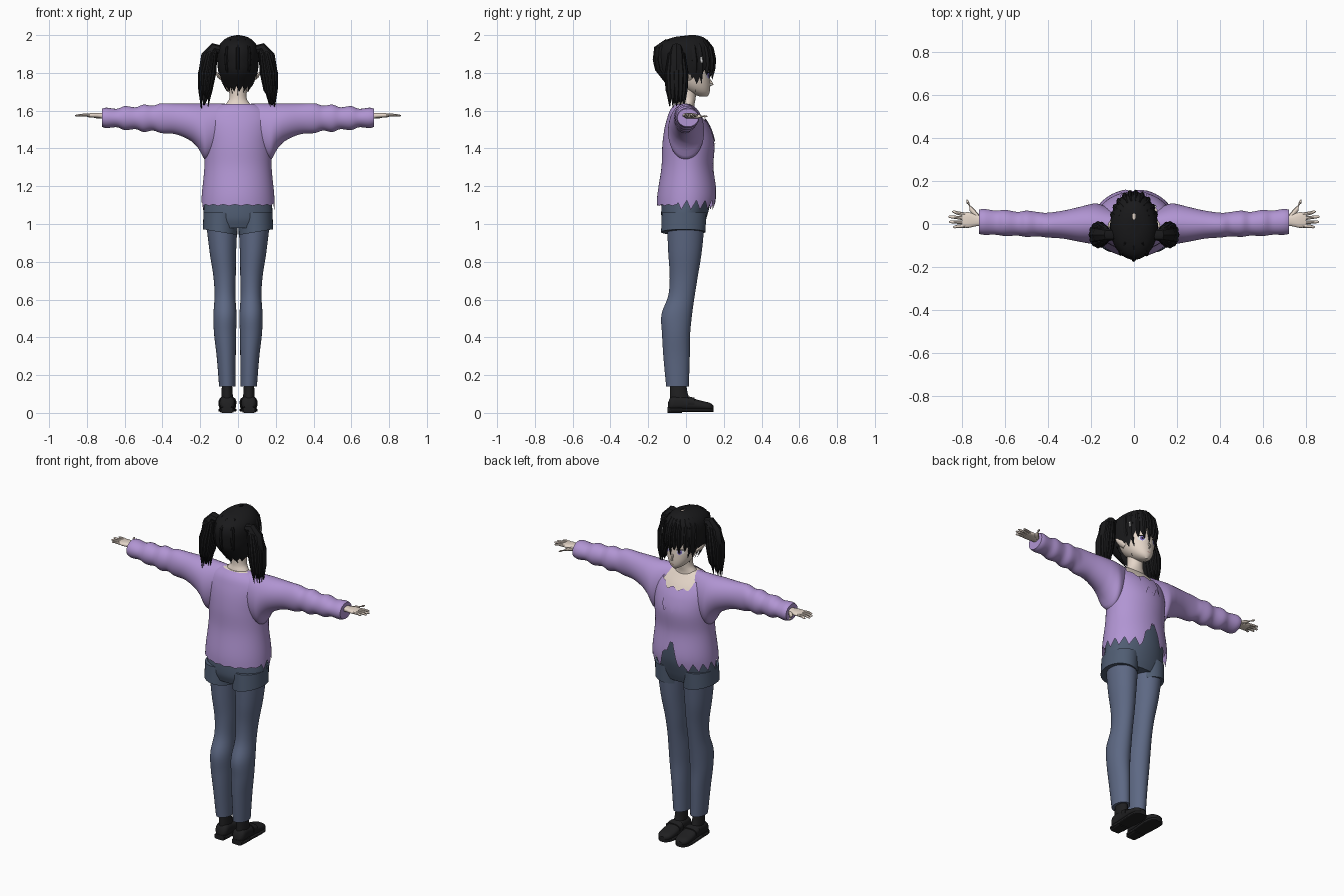
import bpy, bmesh, math, random
from mathutils import Vector

random.seed(4)
if "Cube" in bpy.data.objects:
    bpy.data.objects.remove(bpy.data.objects["Cube"])


def material(name, r, g, b):
    mat = bpy.data.materials.new(name)
    mat.use_nodes = True
    mat.diffuse_color = (r, g, b, 1)
    mat.node_tree.nodes["Principled BSDF"].inputs["Base Color"].default_value = (r, g, b, 1)
    return mat


SKIN = material("pale skin", .78, .67, .58)
SHIRT = material("lilac knit", .44, .3, .65)
DENIM = material("slate blue denim", .11, .14, .23)
SHORTS = material("dark blue denim", .08, .11, .17)
HAIR = material("black hair", .01, .01, .011)
LEATHER = material("black leather", .014, .014, .015)
WHITE = material("white", .85, .85, .85)
IRIS = material("violet iris", .2, .14, .5)
LIP = material("rose lip", .5, .25, .22)
parts = []


def finish(name, bm, mat):
    bmesh.ops.recalc_face_normals(bm, faces=bm.faces)
    mesh = bpy.data.meshes.new(name)
    bm.to_mesh(mesh)
    bm.free()
    mesh.materials.append(mat)
    obj = bpy.data.objects.new(name, mesh)
    bpy.context.collection.objects.link(obj)
    parts.append(obj)
    return obj


def sample(stations, t):
    """Smooth interpolation of cross-section extents along the axis."""
    n = len(stations)
    t = min(max(t, stations[0][0]), stations[-1][0])
    i = next(k for k in range(n - 1) if t <= stations[k + 1][0])
    a, b = stations[i], stations[i + 1]
    before, after = stations[max(i - 1, 0)], stations[min(i + 2, n - 1)]
    h = b[0] - a[0]
    s = (t - a[0]) / h
    out = []
    for k in range(1, len(a)):
        m0 = (b[k] - before[k]) / (b[0] - before[0]) * h
        m1 = (after[k] - a[k]) / (after[0] - a[0]) * h
        d = b[k] - a[k]
        out.append(a[k] + s * (m0 + s * (3 * d - 2 * m0 - m1 + s * (m0 + m1 - 2 * d))))
    return out


def surface(stations, angle, t, off=0, power=1):
    """Point (u, v) on the section at t; angle pi/2 points to +v."""
    u0, u1, v0, v1 = sample(stations, t)
    c, s = math.cos(angle), math.sin(angle)
    c, s = math.copysign(abs(c) ** power, c), math.copysign(abs(s) ** power, s)
    return (u0 + u1) / 2 + ((u1 - u0) / 2 + off) * c, (v0 + v1) / 2 + ((v1 - v0) / 2 + off) * s


def shell(name, stations, mat, axis="z", side=1, low=None, high=None, rows=24, segs=40,
          power=1, arc=None, off=0, caps=True):
    """Loft of elliptical sections; low and high give the edge as a function of angle."""
    bm = bmesh.new()
    start, end = arc or (0, 2 * math.pi)
    count = segs + 1 if arc else segs
    grid = []
    for r in range(rows + 1):
        ring = []
        for k in range(count):
            a = start + (end - start) * k / segs
            lo = low(a) if low else stations[0][0]
            hi = high(a) if high else stations[-1][0]
            t = lo + (hi - lo) * r / rows
            u, v = surface(stations, a, t, off, power)
            x, y, z = {"x": (t, u, v), "y": (u, t, v), "z": (u, v, t)}[axis]
            ring.append(bm.verts.new((x * side, y, z)))
        grid.append(ring)
    for p, q in zip(grid, grid[1:]):
        for k in range(segs):
            n = (k + 1) % count
            bm.faces.new((p[k], p[n], q[n], q[k]))
    if caps and not arc:
        bm.faces.new(grid[0])
        bm.faces.new(grid[-1])
    return finish(name, bm, mat)


def tubes(name, paths, mat, side=1, segs=8):
    """Tapered strands; each path is a list of (point, radius) plus a flattening factor."""
    bm = bmesh.new()
    for path, flat in paths:
        pts = [Vector(p) for p, _ in path]
        rings = []
        for i, (_, rad) in enumerate(path):
            d = (pts[min(i + 1, len(pts) - 1)] - pts[max(i - 1, 0)]).normalized()
            ref = Vector((0, 1, 0)) if abs(d.y) < .9 else Vector((1, 0, 0))
            e = d.cross(ref).normalized()
            f = d.cross(e)
            ring = []
            for k in range(segs):
                a = 2 * math.pi * k / segs
                p = pts[i] + e * math.cos(a) * rad * flat + f * math.sin(a) * rad
                ring.append(bm.verts.new((p.x * side, p.y, p.z)))
            rings.append(ring)
        for p, q in zip(rings, rings[1:]):
            for k in range(segs):
                n = (k + 1) % segs
                bm.faces.new((p[k], p[n], q[n], q[k]))
        bm.faces.new(rings[0])
        bm.faces.new(rings[-1])
    return finish(name, bm, mat)


def centred(rows):
    return [(z, -w, w, back, front) for z, w, back, front in rows]


def zigzag(a, teeth):
    return abs((a * teeth / math.pi) % 2 - 1) - .5


def front_angle(a):
    return abs((a - math.pi / 2 + math.pi) % (2 * math.pi) - math.pi)


# Sweater body with a torn hem, a front notch and a ragged scoop neck
torso = centred([(1.05, .195, -.155, .15), (1.15, .192, -.152, .163), (1.3, .178, -.13, .145),
                 (1.42, .18, -.125, .15), (1.5, .185, -.115, .13), (1.56, .18, -.1, .098),
                 (1.61, .14, -.08, .06), (1.64, .08, -.05, .035)])


def hem(a):
    f = front_angle(a)
    ragged = .05 if f < 1.9 else .008
    return 1.1 + ragged * zigzag(a, 19) + .14 * max(0, 1 - f / .3) ** .6


def neckline(a):
    f = front_angle(a)
    dip = max(0, 1 - f / 1.1)
    return 1.635 - .085 * min(1, dip * 1.5) + (.02 * zigzag(a, 17) if dip else 0)


shell("sweater_body", torso, SHIRT, low=hem, high=neckline, rows=36, segs=152, caps=False)
shell("torn_collar_flap", torso, SHIRT, low=lambda a: 1.45 + .06 * zigzag(a, 21), high=neckline,
      arc=(1.25, 1.9), off=.006, rows=12, segs=30)
shell("chest", torso, SKIN, low=lambda a: 1.45, high=lambda a: 1.635, off=-.008)
shell("neck", centred([(1.58, .085, -.05, .05), (1.63, .068, -.045, .045), (1.66, .047, -.035, .05),
                       (1.75, .045, -.035, .06)]), SKIN, rows=12)

# Hips of the shorts
shell("shorts_hips", centred([(.98, .17, -.115, .09), (1.03, .183, -.13, .108), (1.12, .178, -.128, .13),
                              (1.25, .165, -.115, .135)]), SHORTS)

# Limbs, mirrored
sleeve = [(.07, -.07, .055, 1.42, 1.637), (.17, -.095, .095, 1.34, 1.637), (.21, -.09, .09, 1.4, 1.637),
          (.25, -.083, .08, 1.44, 1.637), (.33, -.068, .062, 1.475, 1.637), (.41, -.062, .052, 1.482, 1.638),
          (.45, -.057, .056, 1.495, 1.626), (.5, -.06, .062, 1.487, 1.632), (.54, -.054, .056, 1.502, 1.618),
          (.6, -.056, .066, 1.497, 1.624), (.64, -.05, .062, 1.512, 1.61), (.7, -.05, .07, 1.508, 1.616),
          (.72, -.046, .066, 1.515, 1.61)]
trouser = [(.14, .014, .1, -.105, .015), (.3, .012, .113, -.12, .02), (.42, .01, .127, -.127, .022),
           (.52, .008, .13, -.13, .032), (.62, .014, .124, -.094, .046), (.72, .012, .13, -.086, .062),
           (.85, .01, .15, -.094, .083), (1.0, .003, .168, -.1, .098)]
upper = [(-.095, .035, .08, .02, .055), (-.08, .02, .095, .015, .085), (-.02, .018, .097, .015, .09),
         (.03, .012, .1, .015, .078), (.09, .01, .102, .015, .062), (.13, .02, .095, .015, .052),
         (.146, .04, .075, .02, .038)]
sole = [(y, a - .002, b + .002, .006, .024) for y, a, b, _, _ in upper]
for side, label in ((1, "left"), (-1, "right")):
    shell(label + "_sleeve", sleeve, SHIRT, "x", side, rows=60)
    shell(label + "_shorts_leg", [(.95, .004, .186, -.132, .102), (1.06, .0, .183, -.128, .108)],
          SHORTS, side=side, low=lambda a: .957 + .015 * math.cos(a), rows=6)
    shell(label + "_trouser_leg", trouser, DENIM, side=side, rows=36)
    shell(label + "_ankle", [(.05, .025, .09, -.085, .03), (.1, .028, .088, -.085, .01),
                             (.16, .032, .084, -.085, .0)], LEATHER, side=side, rows=8)
    shell(label + "_shoe", upper, LEATHER, "y", side, power=.8)
    shell(label + "_sole", sole, LEATHER, "y", side, power=.4)
    shell(label + "_heel", [(-.097, .026, .09, 0, .03), (-.02, .022, .095, 0, .03)], LEATHER, "y", side, power=.4)
    shell(label + "_shoe_strap", [(.01, .01, .102, .03, .088), (.045, .008, .104, .03, .08)],
          LEATHER, "y", side, rows=4, power=.8)

    # Hand with four fingers and a thumb
    shell(label + "_palm", [(.69, -.012, .04, 1.55, 1.59), (.73, -.01, .042, 1.56, 1.588),
                            (.77, -.018, .055, 1.563, 1.588), (.8, -.015, .05, 1.566, 1.584)],
          SKIN, "x", side, rows=12, segs=20, power=.8)
    fingers = []
    for root, tip, reach in ((.044, .058, .845), (.026, .034, .863), (.008, .01, .86), (-.008, -.014, .84)):
        fingers.append(([((.785, root, 1.576), .0095), ((.82, (root + tip) / 2, 1.577), .008),
                         ((reach - .006, tip, 1.574), .006), ((reach, tip, 1.574), .002)], .9))
    fingers.append(([((.725, .03, 1.57), .013), ((.755, .068, 1.57), .011),
                     ((.772, .1, 1.57), .007), ((.777, .114, 1.57), .002)], .9))
    tubes(label + "_fingers", fingers, SKIN, side)

    # Pointed ear
    tubes(label + "_ear", [([((.08, .015, 1.765), .018), ((.1, .005, 1.782), .022),
                             ((.115, -.008, 1.8), .012), ((.122, -.014, 1.812), .001)], .5)], SKIN, side)

    # Pigtail made of curved tapered locks
    locks = [([((.09, -.05, 1.92), .025), ((.125, -.05, 1.93), .03), ((.155, -.05, 1.89), .04),
               ((.165, -.05, 1.8), .045), ((.172, -.05, 1.7), .028), ((.18, -.05, 1.63), .004)], 1)]
    for k in range(13):
        a = 2 * math.pi * k / 13
        dx, dy = math.cos(a), math.sin(a)
        end = 1.6 + random.uniform(0, .09)
        locks.append(([((.115, -.05 + .01 * dy, 1.925), .012),
                       ((.145 + .025 * dx, -.05 + .032 * dy, 1.9), .015),
                       ((.163 + .036 * dx, -.05 + .048 * dy, 1.8), .016),
                       ((.172 + .028 * dx, -.05 + .046 * dy, 1.71), .013),
                       ((.177 + .018 * dx, -.05 + .04 * dy, end), .001)], .8))
    tubes(label + "_pigtail", locks, HAIR, side)

# Head
face = centred([(1.674, .012, .075, .112), (1.69, .04, .03, .123), (1.72, .066, -.02, .128),
                (1.76, .083, -.06, .128), (1.8, .09, -.08, .126), (1.86, .095, -.1, .125),
                (1.93, .085, -.09, .11), (1.98, .03, -.03, .06)])
shell("head", face, SKIN, rows=32)
tubes("nose", [([((0, .118, 1.775), .004), ((0, .132, 1.75), .007), ((0, .142, 1.738), .005),
                 ((0, .125, 1.73), .004)], .8)], SKIN)


def face_disc(name, cx, cz, w, h, lift, mat):
    """Thin rounded plate laid on the face."""
    bm = bmesh.new()
    ring = []
    for k in range(20):
        a = 2 * math.pi * k / 20
        x, z = cx + w * math.cos(a), cz + h * math.sin(a)
        _, half, back, front = sample(face, z)
        y = (front + back) / 2 + (front - back) / 2 * math.sqrt(max(0, 1 - (x / half) ** 2))
        ring.append(bm.verts.new((x, y + lift, z)))
    bm.faces.new(ring)
    finish(name, bm, mat)


for side, label in ((1, "left"), (-1, "right")):
    face_disc(label + "_eye_white", side * .042, 1.785, .019, .015, .003, WHITE)
    face_disc(label + "_iris", side * .041, 1.785, .011, .014, .005, IRIS)
    face_disc(label + "_pupil", side * .041, 1.785, .005, .007, .007, HAIR)
    face_disc(label + "_lash", side * .043, 1.8, .021, .004, .006, HAIR)
face_disc("mouth", 0, 1.707, .014, .002, .003, LIP)

# Hair cap with a jagged fringe
cap = centred([(1.69, .055, -.06, .1), (1.74, .086, -.1, .138), (1.8, .103, -.148, .144),
               (1.86, .11, -.163, .149), (1.92, .108, -.163, .14), (1.96, .09, -.135, .122),
               (1.99, .05, -.06, .09), (2.0, .008, .02, .05)])


def fringe(a):
    f = front_angle(a)
    if f < .95:
        return 1.825 + .05 * zigzag(a, 14)
    if f < 1.3:
        return 1.755 + .05 * zigzag(a, 12)
    return (1.785 if f < 1.9 else 1.715) + .03 * zigzag(a, 15)


shell("hair_cap", cap, HAIR, low=fringe, rows=32, segs=120, caps=False)

# Loose locks lying over the forehead, temples and nape
strands = []
for angle, tip in ((.35, 1.7), (.6, 1.73), (.9, 1.79), (1.2, 1.78), (1.5, 1.765), (1.75, 1.8),
                   (2.0, 1.78), (2.3, 1.79), (2.55, 1.73), (2.8, 1.7), (4.1, 1.69), (4.7, 1.68), (5.3, 1.69)):
    path = []
    for z, rad in ((1.975, .006), (1.93, .014), (1.87, .016), (1.82, .013), (tip, .001)):
        x, y = surface(cap, angle, z, -.004)
        path.append(((x, y, z), rad))
    strands.append((path, .7))
tubes("hair_locks", strands, HAIR)

# Small white hair clip on the left temple
clip = [((*surface(cap, .58, z, .008), z), .006) for z in (1.855, 1.885)]
tubes("hair_clip", [(clip, .8)], WHITE)

# Smooth shading with crisp edges
bpy.ops.object.select_all(action="DESELECT")
for obj in parts:
    obj.select_set(True)
bpy.context.view_layer.objects.active = parts[0]
bpy.ops.object.shade_smooth_by_angle(angle=math.radians(40))
